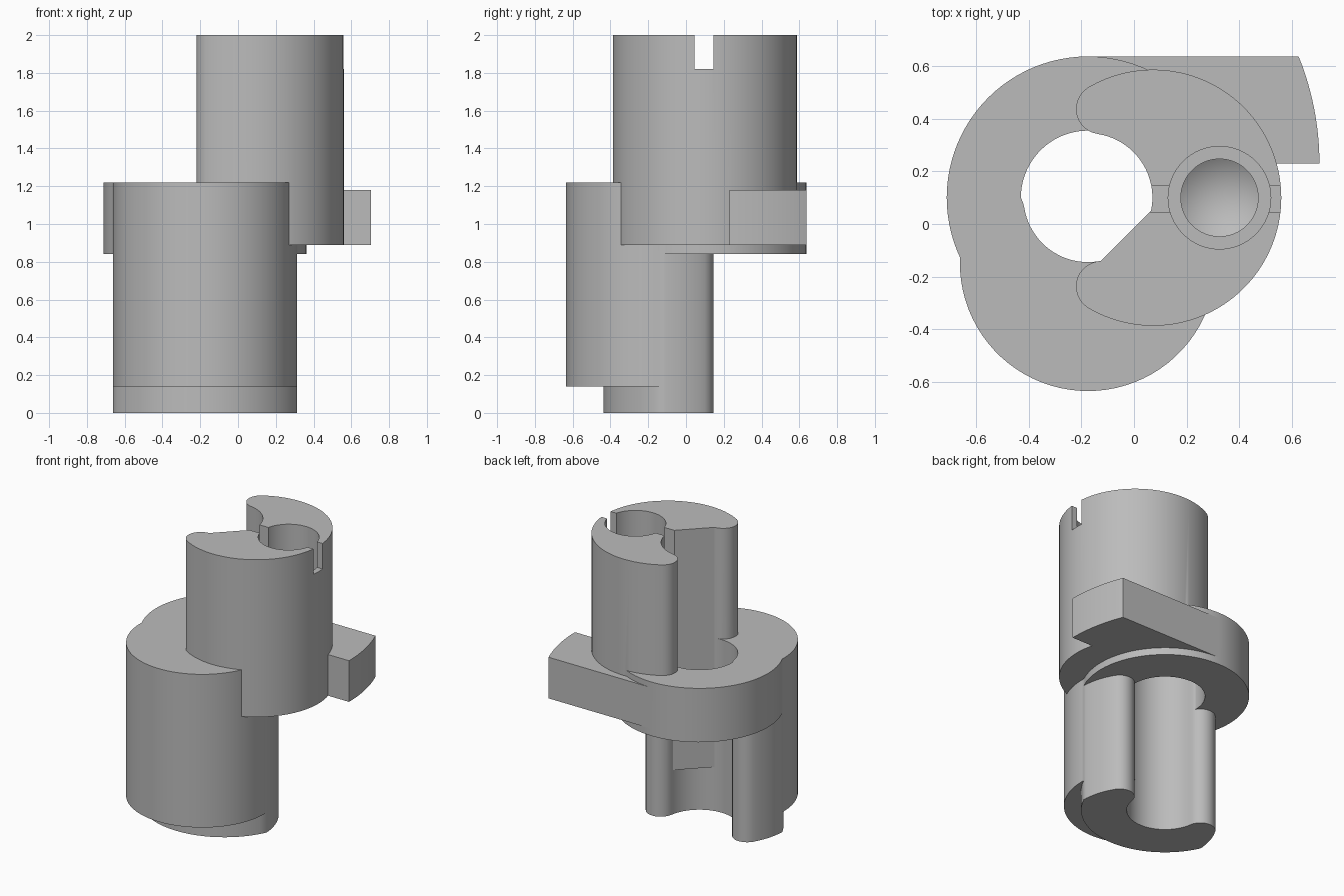
import bpy, bmesh
from math import sin, cos, pi, atan2, radians
from mathutils import Matrix, Vector

cube = bpy.data.objects.get("Cube")
if cube:
    bpy.data.objects.remove(cube, do_unlink=True)

steel = bpy.data.materials.new("machined_grey")
steel.use_nodes = True
colour = (0.5, 0.5, 0.5, 1)
steel.diffuse_color = colour
steel.node_tree.nodes["Principled BSDF"].inputs["Base Color"].default_value = colour

# Shared sizes: hub axis, eccentric offset, radii
HUB = Vector((-0.175, 0.1))
OFFSET, OUTER, INNER, COLLAR = 0.248, 0.487, 0.245, 0.537
TIP, TIP_R = Vector((0.05, 0.337)), 0.0955


def arc(centre, radius, start, end, steps):
    return [(centre[0] + radius * cos(start + (end - start) * i / steps),
             centre[1] + radius * sin(start + (end - start) * i / steps))
            for i in range(steps + 1)]


def circle(centre, radius, steps=72):
    return arc(centre, radius, 0, 2 * pi, steps)[:-1]


def prism(name, outline, bottom, top):
    """Extrude a closed outline between two heights."""
    bm = bmesh.new()
    face = bm.faces.new([bm.verts.new((x, y, bottom)) for x, y in outline])
    out = bmesh.ops.extrude_face_region(bm, geom=[face])
    moved = [v for v in out["geom"] if isinstance(v, bmesh.types.BMVert)]
    bmesh.ops.translate(bm, verts=moved, vec=(0, 0, top - bottom))
    bmesh.ops.recalc_face_normals(bm, faces=bm.faces)
    mesh = bpy.data.meshes.new(name)
    bm.to_mesh(mesh)
    bm.free()
    mesh.materials.append(steel)
    obj = bpy.data.objects.new(name, mesh)
    bpy.context.collection.objects.link(obj)
    return obj


def combine(target, other, operation):
    """Apply a boolean and discard the second solid."""
    mod = target.modifiers.new(operation.lower(), "BOOLEAN")
    mod.object, mod.operation, mod.solver = other, operation, "EXACT"
    bpy.context.view_layer.objects.active = target
    bpy.ops.object.modifier_apply(modifier=mod.name)
    bpy.data.objects.remove(other, do_unlink=True)


def crescent(turn):
    """Eccentric C outline with rounded tips, rotated about the hub axis."""
    low_tip = Vector((TIP.x, -TIP.y))
    outer = atan2(TIP.y, TIP.x - OFFSET)
    inner = atan2(TIP.y, TIP.x)
    pts = arc((OFFSET, 0), OUTER, -outer, outer, 56)
    pts += arc(TIP, TIP_R, outer, inner + pi, 14)[1:]
    pts += arc((0, 0), INNER, inner, -inner, 36)[1:]
    pts += arc(low_tip, TIP_R, pi - inner, 2 * pi - outer, 14)[1:-1]
    rot = Matrix.Rotation(turn, 2)
    return [tuple(rot @ Vector(p) + HUB) for p in pts]


# Lower eccentric, its foot stepped back to the collar radius
body = prism("eccentric_coupling", crescent(-pi / 2), 0, 1.22)
foot_cutter = prism("foot_cutter", circle(HUB, 1.2), -0.2, 0.14)
combine(foot_cutter, prism("foot_core", circle(HUB, COLLAR), -0.3, 0.3), "DIFFERENCE")
combine(body, foot_cutter, "DIFFERENCE")

# Round collar with clearance hole
collar = prism("collar", circle(HUB, COLLAR, 96), 0.84, 1.22)
combine(collar, prism("collar_hole", circle(HUB, INNER + 0.01), 0.7, 1.4), "DIFFERENCE")
combine(body, collar, "UNION")

# Upper eccentric
combine(body, prism("upper_eccentric", crescent(0), 0.89, 2), "UNION")

# Stop arm, tangent to the collar, with a curved end
arm = [(HUB.x, 0.637)] + [(0.3, 0.23)] + arc((-0.385, 0.23), 1.09, 0, 0.384, 12)
arm[-1] = (arm[-1][0], 0.637)
combine(body, prism("stop_arm", arm, 0.89, 1.18), "UNION")

# Key flat along the diagonal inside the bore
rot = Matrix.Rotation(-pi / 4, 2)
flat = [tuple(rot @ Vector(p) + HUB)
        for p in ((0.205, -0.142), (0.3, -0.142), (0.3, 0.142), (0.205, 0.142))]
combine(body, prism("key_flat", flat, 0.31, 2), "UNION")

# Stepped blind bore with a conical floor
BORE = (0.325, 0.1)
combine(body, prism("counterbore", circle(BORE, 0.195, 64), 1.6, 2.2), "DIFFERENCE")
drill = prism("drill", circle(BORE, 0.147, 64), 1.3, 1.8)
bm = bmesh.new()
bm.from_mesh(drill.data)
bm.faces.ensure_lookup_table()
floor = min(bm.faces, key=lambda f: f.calc_center_median().z)
tip = bmesh.ops.poke(bm, faces=[floor])["verts"][0]
tip.co.z -= 0.1
bm.to_mesh(drill.data)
bm.free()
combine(body, drill, "DIFFERENCE")

# Cross slot through the top
slot = [(0, 0.045), (0.8, 0.045), (0.8, 0.145), (0, 0.145)]
combine(body, prism("slot", slot, 1.82, 2.2), "DIFFERENCE")

bpy.ops.object.select_all(action="DESELECT")
body.select_set(True)
bpy.context.view_layer.objects.active = body
bpy.ops.object.shade_smooth_by_angle(angle=radians(30))
